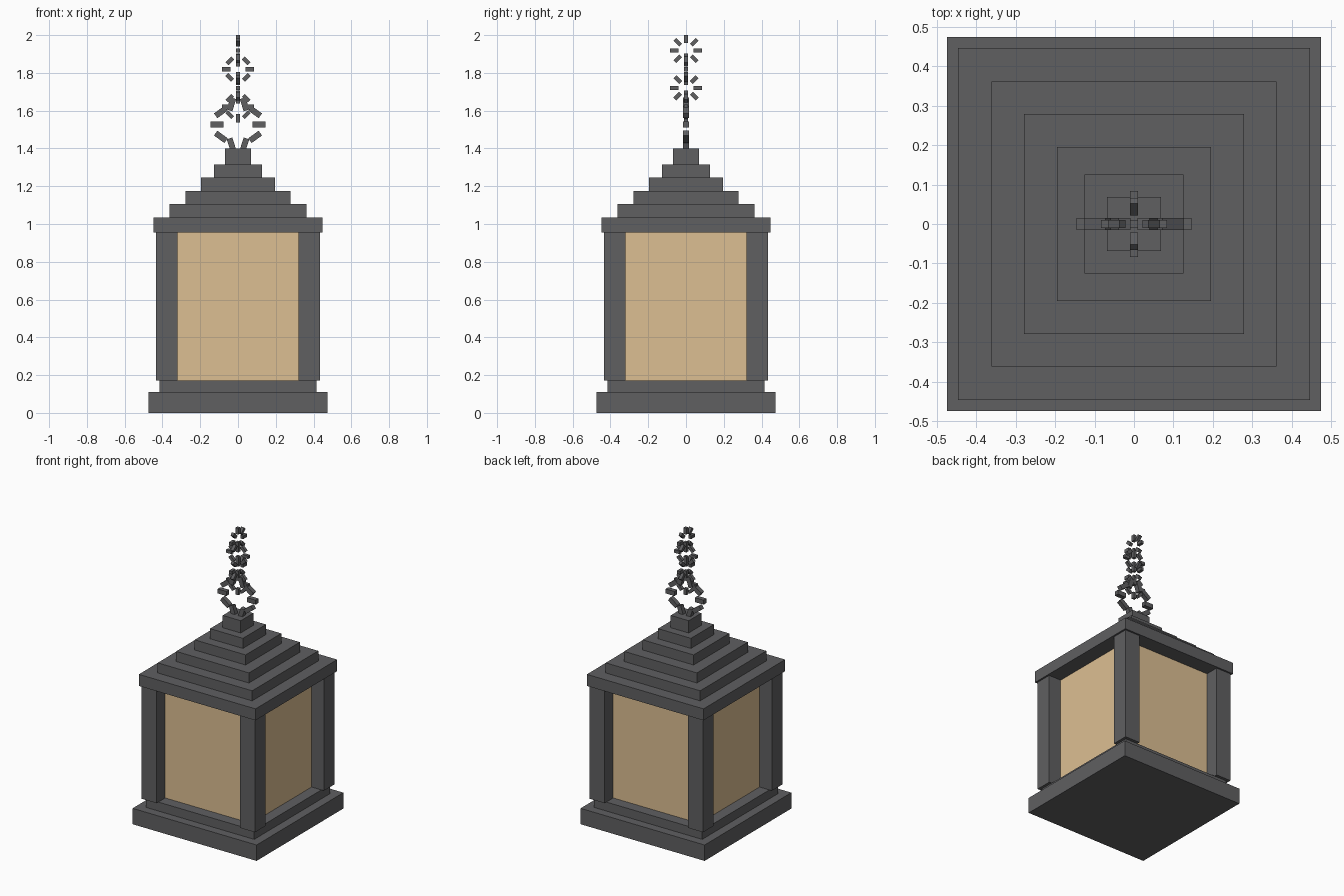
import bpy
from math import cos, sin, tau

if "Cube" in bpy.data.objects:
    bpy.data.objects.remove(bpy.data.objects["Cube"])

iron = bpy.data.materials.new("dark_iron")
iron.diffuse_color = (0.115, 0.115, 0.12, 1)
iron.use_nodes = True
iron.node_tree.nodes["Principled BSDF"].inputs["Base Color"].default_value = iron.diffuse_color
glass = bpy.data.materials.new("warm_glass")
glass.diffuse_color = (0.72, 0.52, 0.29, 1)
glass.use_nodes = True
glass.node_tree.nodes["Principled BSDF"].inputs["Base Color"].default_value = glass.diffuse_color


def box(name, size, loc, mat=iron, rot=(0, 0, 0)):
    bpy.ops.mesh.primitive_cube_add(size=1, location=loc, rotation=rot)
    ob = bpy.context.object
    ob.name = name
    ob.scale = size
    ob.data.materials.append(mat)
    return ob


def slab(name, half, z0, z1, mat=iron):
    return box(name, (2 * half, 2 * half, z1 - z0), (0, 0, (z0 + z1) / 2), mat)


def ring(name, z, radius, length, thick, count, plane):
    # Ring of separate bars, in the xz or yz plane
    for i in range(count):
        a = tau * i / count
        c, s = radius * cos(a), radius * sin(a)
        if plane == "xz":
            box(f"{name}_bar_{i}", (length, thick, thick), (c, 0, z + s), rot=(0, a, 0))
        else:
            box(f"{name}_bar_{i}", (thick, length, thick), (0, c, z + s), rot=(a, 0, 0))


# Stepped base
slab("base", 0.475, 0, 0.11)
slab("base_step", 0.415, 0.11, 0.172)

# Glass body and corner posts
slab("glass", 0.34, 0.172, 0.955, glass)
for sx in (-1, 1):
    for sy in (-1, 1):
        box("corner_post", (0.115, 0.115, 0.783), (sx * 0.3775, sy * 0.3775, 0.5635))

# Stepped roof
slab("roof_eave", 0.447, 0.955, 1.035)
roof = [(0.362, 1.105), (0.279, 1.175), (0.195, 1.245), (0.126, 1.315), (0.069, 1.40)]
z = 1.035
for i, (half, top) in enumerate(roof):
    slab(f"roof_step_{i}", half, z, top)
    z = top

# Hanging ring and chain links, alternating planes
ring("hanging_ring", 1.527, 0.112, 0.068, 0.031, 10, "xz")
for i in range(4):
    ring(f"chain_link_{i}", 1.622 + i * 0.0987, 0.062, 0.043, 0.0215, 8, "yz" if i % 2 else "xz")
